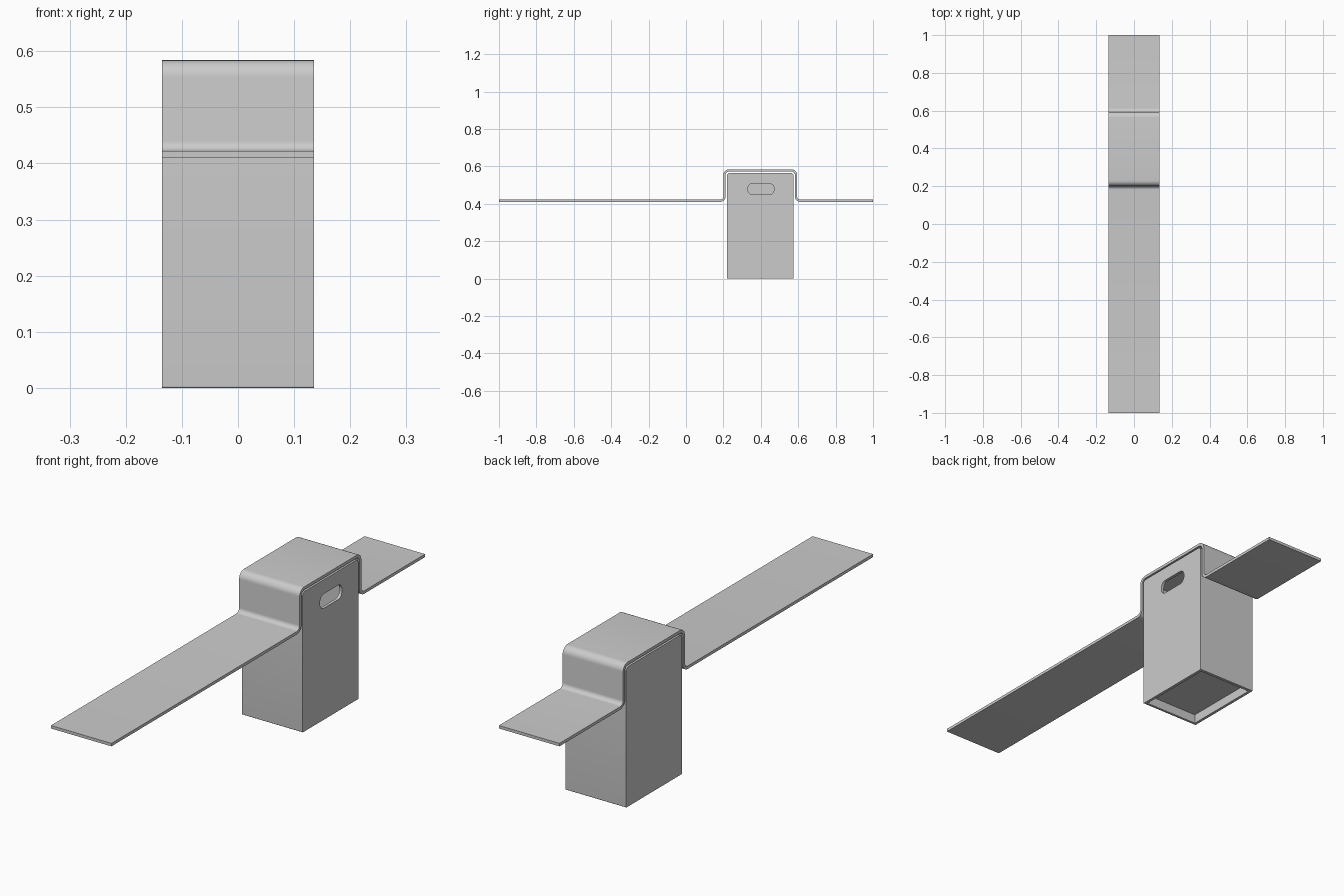
import bpy, bmesh, math
from mathutils import Vector

if "Cube" in bpy.data.objects:
    bpy.data.objects.remove(bpy.data.objects["Cube"])

W = 0.135          # half width in x
T = 0.012          # strap thickness


def rounded(points, closed=True, seg=8):
    """Turn (y, z, radius) corners into a polyline with arc fillets."""
    out, n = [], len(points)
    for i, (y, z, r) in enumerate(points):
        p = Vector((y, z))
        if r == 0 or (not closed and i in (0, n - 1)):
            out.append(p)
            continue
        a = (Vector(points[i - 1][:2]) - p).normalized()
        b = (Vector(points[(i + 1) % n][:2]) - p).normalized()
        c = p + (a + b) * r            # right-angle corners
        for k in range(seg + 1):
            t = math.pi / 2 * k / seg
            out.append(c - b * r * math.cos(t) - a * r * math.sin(t))
    return out


def prism(name, outline, x0, x1):
    """Extrude a y-z outline along x."""
    bm = bmesh.new()
    face = bm.faces.new([bm.verts.new((x0, p.x, p.y)) for p in outline])
    ext = bmesh.ops.extrude_face_region(bm, geom=[face])["geom"]
    bmesh.ops.translate(bm, vec=(x1 - x0, 0, 0),
                        verts=[g for g in ext if isinstance(g, bmesh.types.BMVert)])
    bmesh.ops.recalc_face_normals(bm, faces=bm.faces)
    mesh = bpy.data.meshes.new(name)
    bm.to_mesh(mesh)
    bm.free()
    ob = bpy.data.objects.new(name, mesh)
    bpy.context.collection.objects.link(ob)
    return ob


def rect(y0, y1, z0, z1, r_low=0, r_top=0):
    return rounded([(y0, z0, r_low), (y1, z0, r_low), (y1, z1, r_top), (y0, z1, r_top)])


def activate(ob):
    bpy.ops.object.select_all(action='DESELECT')
    ob.select_set(True)
    bpy.context.view_layer.objects.active = ob


def cut(ob, cutter):
    mod = ob.modifiers.new("cut", 'BOOLEAN')
    mod.operation, mod.solver, mod.object = 'DIFFERENCE', 'EXACT', cutter
    activate(ob)
    bpy.ops.object.modifier_apply(modifier=mod.name)
    bpy.data.objects.remove(cutter)


# Hollow bin body with rounded top edges
Y0, Y1, H, wall = 0.219, 0.575, 0.565, 0.012
body = prism("bin_body", rect(Y0, Y1, 0, H, 0.003, 0.015), -W, W)
cut(body, prism("cavity", rect(Y0 + wall, Y1 - wall, 0.05, H - wall), -W + wall, W - wall))

# Recess under the floor
cut(body, prism("base_recess", rect(Y0 + wall, Y1 - wall, -0.05, 0.038), -W + wall, W - wall))

# Hand slot through the right wall only
cut(body, prism("hand_slot", rect(0.331, 0.470, 0.450, 0.508, 0.024, 0.024), W - 0.05, W + 0.05))

# Bent strip running over the bin: upper line and parallel lower line
R_in, R_out = 0.018, 0.018 + T


def strip_line(d, r_foot, r_top):
    z, top, a, b = 0.422 - d, 0.584 - d, 0.200 + d, 0.594 - d
    return rounded([(-1, z, 0), (a, z, r_foot), (a, top, r_top),
                    (b, top, r_top), (b, z, r_foot), (1, z, 0)], closed=False)


strip = prism("top_strip", strip_line(0, R_in, R_out) + strip_line(T, R_out, R_in)[::-1], -W, W)

for ob in (body, strip):
    activate(ob)
    bpy.ops.object.shade_smooth_by_angle(angle=math.radians(30))
